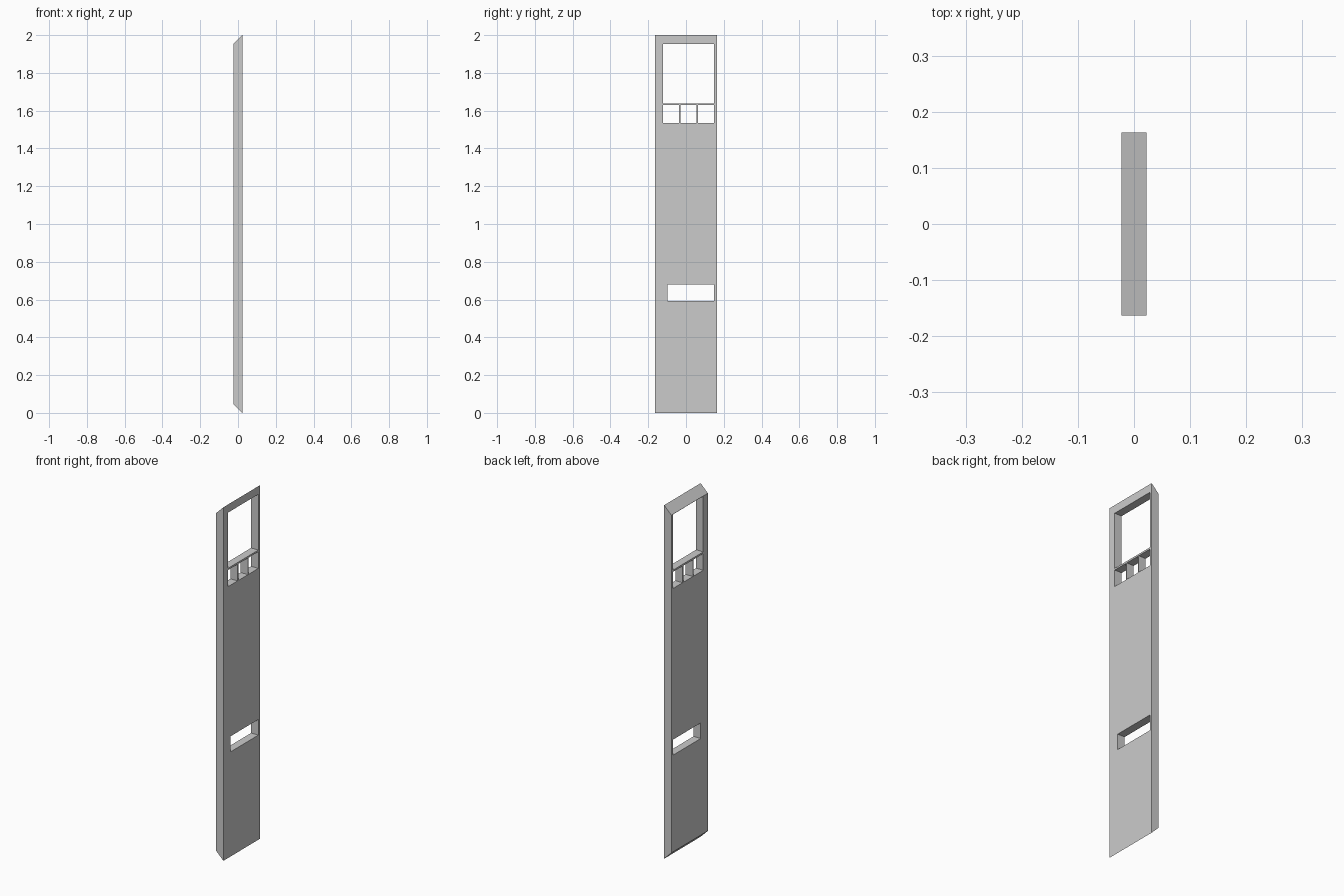
import bpy, bmesh

if "Cube" in bpy.data.objects:
    bpy.data.objects.remove(bpy.data.objects["Cube"])

HX, HY, MITRE = 0.0225, 0.163, 0.045


def finish(bm, name):
    bmesh.ops.recalc_face_normals(bm, faces=bm.faces)
    mesh = bpy.data.meshes.new(name)
    bm.to_mesh(mesh)
    bm.free()
    obj = bpy.data.objects.new(name, mesh)
    bpy.context.collection.objects.link(obj)
    return obj


# Panel: side profile with mitred ends, extruded across the width
bm = bmesh.new()
profile = [(HX, 0), (HX, 2), (-HX, 2 - MITRE), (-HX, MITRE)]
face = bm.faces.new([bm.verts.new((x, -HY, z)) for x, z in profile])
ext = bmesh.ops.extrude_face_region(bm, geom=[face])
bmesh.ops.translate(bm, vec=(0, 2 * HY, 0),
                    verts=[v for v in ext["geom"] if isinstance(v, bmesh.types.BMVert)])
panel = finish(bm, "mitred_panel")

# Openings (y0, y1, z0, z1): large window, three small windows, lower slot
openings = [(-0.122, 0.149, 1.639, 1.954), (-0.099, 0.149, 0.592, 0.68)]
pitch, width = 0.0925, 0.086
openings += [(-0.122 + i * pitch, -0.122 + i * pitch + width, 1.535, 1.629) for i in range(3)]

bm = bmesh.new()
for y0, y1, z0, z1 in openings:
    cube = bmesh.ops.create_cube(bm, size=1)["verts"]
    bmesh.ops.scale(bm, vec=(0.2, y1 - y0, z1 - z0), verts=cube)
    bmesh.ops.translate(bm, vec=(0, (y0 + y1) / 2, (z0 + z1) / 2), verts=cube)
cutter = finish(bm, "opening_cutter")
cutter.hide_render = True

# Cut the openings and discard the helper
mod = panel.modifiers.new("openings", "BOOLEAN")
mod.operation = "DIFFERENCE"
mod.solver = "EXACT"
mod.object = cutter
bpy.context.view_layer.objects.active = panel
panel.select_set(True)
bpy.ops.object.modifier_apply(modifier=mod.name)
bpy.data.objects.remove(cutter)
